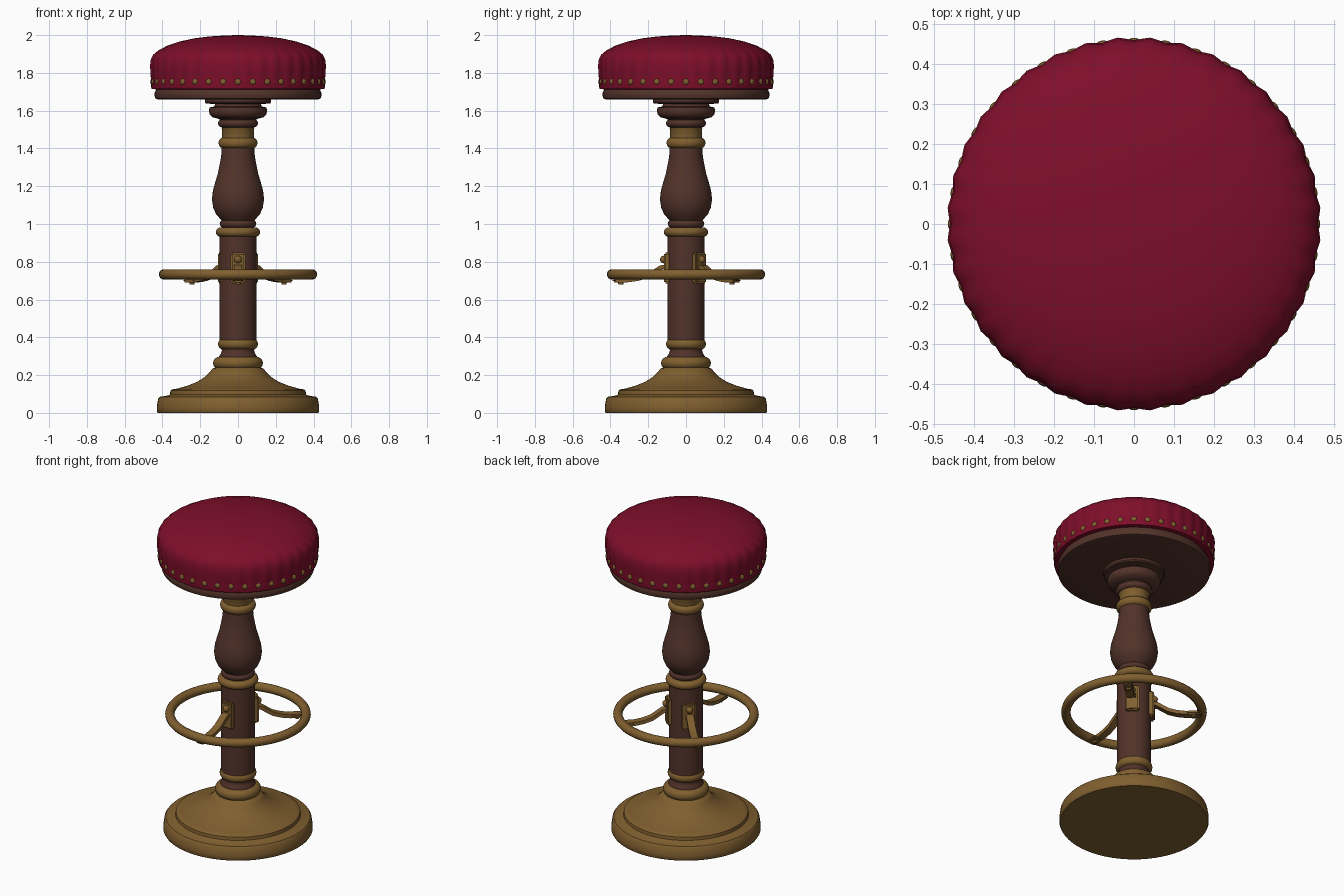
import bpy, bmesh, math
from mathutils import Matrix, Vector

if "Cube" in bpy.data.objects:
    bpy.data.objects.remove(bpy.data.objects["Cube"])


def material(name, rgb):
    m = bpy.data.materials.new(name)
    lin = [((c / 255 + 0.055) / 1.055) ** 2.4 for c in rgb]
    m.diffuse_color = (*lin, 1)
    m.use_nodes = True
    m.node_tree.nodes["Principled BSDF"].inputs["Base Color"].default_value = m.diffuse_color
    return m


RED = material("red leather", (126, 14, 42))
BRASS = material("aged brass", (128, 95, 47))
WOOD = material("dark wood", (82, 51, 42))


def finish(name, bm, mat, angle=40):
    bmesh.ops.recalc_face_normals(bm, faces=bm.faces)
    mesh = bpy.data.meshes.new(name)
    bm.to_mesh(mesh)
    bm.free()
    ob = bpy.data.objects.new(name, mesh)
    bpy.context.collection.objects.link(ob)
    mesh.materials.append(mat)
    bpy.ops.object.select_all(action='DESELECT')
    ob.select_set(True)
    bpy.context.view_layer.objects.active = ob
    bpy.ops.object.shade_smooth_by_angle(angle=math.radians(angle))
    return ob


def lathe(name, profile, mat, n=48, ripple=None):
    """Revolve (radius, z) points about z and cap both ends."""
    bm = bmesh.new()
    rings = []
    for r, z in profile:
        ring = []
        for i in range(n):
            a = 2 * math.pi * i / n
            rr = r + (ripple(a, r, z) if ripple else 0)
            ring.append(bm.verts.new((rr * math.cos(a), rr * math.sin(a), z)))
        rings.append(ring)
    for lo, hi in zip(rings, rings[1:]):
        for i in range(n):
            j = (i + 1) % n
            bm.faces.new((lo[i], lo[j], hi[j], hi[i]))
    bm.faces.new(rings[0])
    bm.faces.new(rings[-1])
    return finish(name, bm, mat)


def bead(name, r, z0, z1, mat, inner):
    """Rounded collar of outer radius r between two heights."""
    h, mid, d = (z1 - z0) / 2, (z0 + z1) / 2, min((z1 - z0) / 2, r - inner)
    pts = [(inner, z0)]
    for k in range(9):
        t = -math.pi / 2 + math.pi * k / 8
        pts.append((r - d + d * math.cos(t), mid + h * math.sin(t)))
    lathe(name, pts + [(inner, z1)], mat)


# Pedestal foot
lathe("base", [(.425, 0), (.43, .008), (.43, .03), (.423, .075), (.415, .085), (.37, .092),
               (.36, .098), (.358, .118), (.35, .124), (.325, .128), (.27, .143), (.215, .165),
               (.175, .19), (.15, .215), (.135, .235), (.1, .245)], BRASS, 64)
bead("base_collar", .132, .23, .297, BRASS, .08)

# Turned column
lathe("lower_neck", [(.1, .28), (.1, .3), (.09, .315), (.085, .33), (.09, .35)], WOOD)
bead("lower_collar", .106, .337, .393, BRASS, .08)
lathe("column", [(.098, .38), (.098, .95)], WOOD)
bead("middle_collar", .117, .933, .982, BRASS, .08)
bead("vase_foot", .097, .98, 1.022, WOOD, .07)
lathe("vase", [(.08, 1.01), (.092, 1.025), (.115, 1.05), (.131, 1.085), (.138, 1.13),
               (.133, 1.175), (.121, 1.22), (.106, 1.27), (.096, 1.32), (.089, 1.36),
               (.086, 1.42)], WOOD)
bead("upper_collar", .103, 1.402, 1.457, BRASS, .08)
lathe("collar_sleeve", [(.084, 1.44), (.084, 1.503), (.09, 1.512)], BRASS)
bead("capital_bead", .106, 1.512, 1.555, WOOD, .07)
lathe("capital", [(.09, 1.54), (.1, 1.556), (.135, 1.565), (.15, 1.58), (.154, 1.6), (.15, 1.617),
                  (.125, 1.622), (.122, 1.635), (.17, 1.638), (.176, 1.645), (.176, 1.665)], WOOD)

# Seat board and upholstered cushion
lathe("seat_board", [(.425, 1.66), (.437, 1.664), (.441, 1.675), (.441, 1.695), (.436, 1.705),
                     (.43, 1.722)], WOOD, 64)
STUDS = 36


def pleats(a, r, z):
    return -0.004 * math.cos(STUDS * a) * max(0, (r - .38) / .08) if z > 1.73 else 0


lathe("cushion", [(.43, 1.712), (.457, 1.716), (.461, 1.73), (.457, 1.755), (.461, 1.79),
                  (.463, 1.84), (.459, 1.873), (.447, 1.897), (.42, 1.92), (.375, 1.944),
                  (.31, 1.966), (.23, 1.983), (.15, 1.993), (.07, 1.998), (.01, 2.0)],
      RED, 144, pleats)

# Upholstery studs
bm = bmesh.new()
for i in range(STUDS):
    mat = (Matrix.Rotation(2 * math.pi * i / STUDS, 4, 'Z') @ Matrix.Translation((.455, 0, 1.753))
           @ Matrix.Diagonal((.6, 1, 1, 1)))
    bmesh.ops.create_uvsphere(bm, u_segments=10, v_segments=6, radius=.017, matrix=mat)
finish("studs", bm, BRASS)

# Foot ring
bpy.ops.mesh.primitive_torus_add(major_radius=.392, minor_radius=.027, major_segments=64,
                                 minor_segments=14, location=(0, 0, .733))
ring = bpy.context.object
ring.name = "foot_ring"
ring.data.materials.append(BRASS)
bpy.ops.object.shade_smooth()


def slab(bm, size, loc):
    bmesh.ops.create_cube(bm, size=1, matrix=Matrix.Translation(loc) @ Matrix.Diagonal((*size, 1)))


# Ring brackets: wall plate, bolt, curved arm and saddle, modelled along +x
ARM = [(.1, .775), (.135, .77), (.165, .75), (.2, .727), (.25, .711), (.3, .703), (.37, .703)]
for k, deg in enumerate((-90, 45, 135)):
    turn = Matrix.Rotation(math.radians(deg), 4, 'Z')
    bm = bmesh.new()
    slab(bm, (.035, .08, .165), (.1, 0, .767))
    slab(bm, (.09, .055, .022), (.345, 0, .701))
    bmesh.ops.bevel(bm, geom=bm.edges[:], offset=.008, segments=2, affect='EDGES')
    bmesh.ops.create_uvsphere(bm, u_segments=12, v_segments=8, radius=.02,
                              matrix=Matrix.Translation((.118, 0, .812)))
    bmesh.ops.create_cone(bm, cap_ends=True, segments=12, radius1=.013, radius2=.017, depth=.02,
                          matrix=Matrix.Translation((.345, 0, .69)))
    sections = []
    for i, p in enumerate(ARM):
        d = Vector(ARM[min(i + 1, len(ARM) - 1)]) - Vector(ARM[max(i - 1, 0)])
        d.normalize()
        sections.append([bm.verts.new((p[0] - d.y * t, w, p[1] + d.x * t))
                         for w, t in ((-.022, -.011), (.022, -.011), (.022, .011), (-.022, .011))])
    for a, b in zip(sections, sections[1:]):
        for i in range(4):
            j = (i + 1) % 4
            bm.faces.new((a[i], a[j], b[j], b[i]))
    bm.faces.new(sections[0])
    bm.faces.new(sections[-1])
    bm.transform(turn)
    finish(f"ring_bracket_{k + 1}", bm, BRASS)
